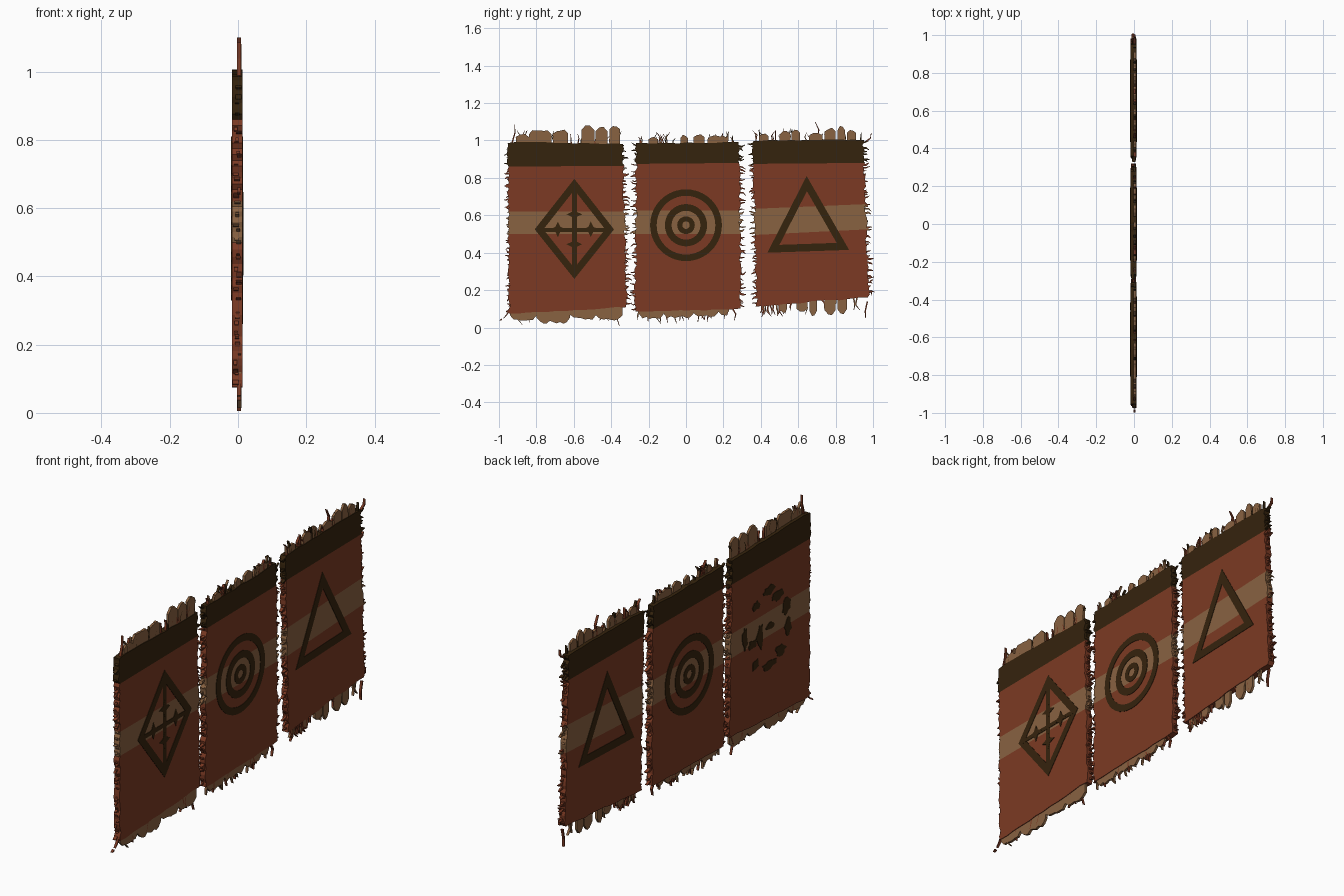
import bpy, bmesh, math, random

if "Cube" in bpy.data.objects:
    bpy.data.objects.remove(bpy.data.objects["Cube"])

random.seed(7)
XB, XF = -0.018, 0.013          # back and front faces of the cloth


def material(name, rgb):
    m = bpy.data.materials.new(name)
    m.diffuse_color = (*rgb, 1)
    m.use_nodes = True
    m.node_tree.nodes["Principled BSDF"].inputs["Base Color"].default_value = m.diffuse_color
    return m


MATS = [material("rust cloth", (0.200, 0.042, 0.017)),
        material("tan cloth", (0.250, 0.122, 0.053)),
        material("dark brown paint", (0.036, 0.017, 0.004))]
RUST, TAN, DARK = 0, 1, 2


def finish(bm, name):
    bmesh.ops.recalc_face_normals(bm, faces=bm.faces)
    me = bpy.data.meshes.new(name)
    bm.to_mesh(me)
    bm.free()
    for m in MATS:
        me.materials.append(m)
    ob = bpy.data.objects.new(name, me)
    bpy.context.collection.objects.link(ob)


def prism(bm, pts, x0, x1, mat):
    """Closed slab from a (y, z) outline."""
    a = [bm.verts.new((x0, *p)) for p in pts]
    b = [bm.verts.new((x1, *p)) for p in pts]
    n = len(pts)
    fs = [bm.faces.new(a), bm.faces.new(b[::-1])]
    fs += [bm.faces.new((a[i], b[i], b[(i + 1) % n], a[(i + 1) % n])) for i in range(n)]
    for f in fs:
        f.material_index = mat


def frame(bm, outer, inner, x0, x1):
    """Closed painted line between two matching loops."""
    n = len(outer)
    for i in range(n):
        j = (i + 1) % n
        prism(bm, [outer[i], outer[j], inner[j], inner[i]], x0, x1, DARK)


def thread(bm, y, z, dy, dz, w, mat, x=0.0, d=0.006):
    """Bent, tapering loose thread."""
    l = math.hypot(dy, dz)
    ny, nz = -dz / l * w / 2, dy / l * w / 2
    k = random.uniform(-0.25, 0.25)
    my, mz = y + dy * .6 - dz * k, z + dz * .6 + dy * k
    prism(bm, [(y + ny, z + nz), (my + ny * .8, mz + nz * .8),
               (y + dy + ny * .3, z + dz + nz * .3), (y + dy - ny * .3, z + dz - nz * .3),
               (my - ny * .8, mz - nz * .8), (y - ny, z - nz)], x - d, x + d, mat)


def tab(bm, y0, y1, zbase, ztip):
    """Unravelled tan flap with an uneven tip."""
    n = max(3, int((y1 - y0) / 0.018))
    tip = []
    for i in range(n + 1):
        sag = 0.25 if i in (0, n) else random.uniform(0, 0.13)
        tip.append((y0 + (y1 - y0) * i / n, ztip + (zbase - ztip) * sag))
    prism(bm, [(y0, zbase)] + tip + [(y1, zbase)], -0.002, 0.010, TAN)


# edges as (at bottom, at top); heights as (at left, at right)
PANELS = {
    "left": dict(l=(-.945, -.955), r=(-.318, -.338), bot=(.075, .11), top=(.99, .985),
                 band=(.86, .865), stripe=((.50, .50), (.62, .62)),
                 tabs=[(-.91, -.84, 1.035), (-.84, -.72, 1.055), (-.71, -.63, 1.06),
                       (-.56, -.49, 1.085), (-.485, -.42, 1.075), (-.41, -.352, 1.09)],
                 under=[(-.94, -.80, .035), (-.80, -.62, .02), (-.62, -.48, .04), (-.48, -.34, .035)]),
    "middle": dict(l=(-.272, -.265), r=(.292, .285), bot=(.085, .10), top=(.985, .99),
                   band=(.875, .88), stripe=((.50, .50), (.625, .625)),
                   tabs=[(-.20, -.15, 1.02), (-.03, .01, 1.03), (.04, .10, 1.035), (.12, .22, 1.03)],
                   under=[(-.25, -.12, .045), (-.12, .04, .05), (.04, .17, .055), (.17, .23, .065)]),
    "right": dict(l=(.378, .355), r=(.978, .945), bot=(.115, .16), top=(1.0, 1.005),
                  band=(.875, .88), stripe=((.495, .525), (.635, .66)),
                  tabs=[(.39, .44, 1.04), (.50, .56, 1.05), (.565, .61, 1.06), (.66, .73, 1.045),
                        (.74, .80, 1.07), (.81, .85, 1.08), (.86, .91, 1.06)],
                  under=[(.50, .54, .07), (.59, .65, .075), (.66, .70, .06), (.74, .80, .065), (.81, .86, .07)]),
}


def lerp(p, t):
    return p[0] + (p[1] - p[0]) * t


for name, p in PANELS.items():
    # cloth: grid rows aligned to the colour bands
    cuts = [p["bot"], p["stripe"][0], p["stripe"][1], p["band"], p["top"]]
    rows = []
    for k, n in enumerate((20, 8, 14, 8)):
        rows += [(k, i / n) for i in range(n)]
    rows.append((3, 1.0))
    N = 12
    bm = bmesh.new()
    grid = []
    for r, (k, t) in enumerate(rows):
        v = r / (len(rows) - 1)
        y0 = lerp(p["l"], v) + random.uniform(-.007, .007)
        y1 = lerp(p["r"], v) + random.uniform(-.007, .007)
        line = []
        for c in range(N + 1):
            u = c / N
            z = lerp(cuts[k], u) * (1 - t) + lerp(cuts[k + 1], u) * t
            if r in (0, len(rows) - 1):
                z += random.uniform(-.004, .004)
            line.append([bm.verts.new((x, y0 + (y1 - y0) * u, z)) for x in (XF, XB)])
        grid.append(line)
    COL = (RUST, TAN, RUST, DARK)

    def quad(a, b, c, d, r):
        bm.faces.new((a, b, c, d)).material_index = COL[rows[r][0]]

    R = len(rows) - 1
    for r in range(R):
        for c in range(N):
            for s in (0, 1):
                quad(grid[r][c][s], grid[r][c + 1][s], grid[r + 1][c + 1][s], grid[r + 1][c][s], r)
        for c in (0, N):
            quad(grid[r][c][0], grid[r + 1][c][0], grid[r + 1][c][1], grid[r][c][1], r)
    for c in range(N):
        for r in (0, R):
            quad(grid[r][c][0], grid[r][c + 1][0], grid[r][c + 1][1], grid[r][c][1], min(r, R - 1))
    finish(bm, name + "_panel_cloth")

    # top and bottom fringe: flaps and loose threads
    bm = bmesh.new()
    for y0, y1, z in p["tabs"]:
        tab(bm, y0, y1, p["top"][0] - .02, z)
    for y0, y1, z in p["under"]:
        tab(bm, y0, y1, .15 if name != "right" else .18, z)
    w0, w1 = p["l"][1], p["r"][1]
    for i in range(30):
        y = random.uniform(w0 + .01, w1 - .01)
        thread(bm, y, p["top"][0] - .015, random.uniform(-.015, .015), random.uniform(.04, .08),
               .007, random.choice((TAN, DARK, RUST)), .004)
    for i in range(24 if name != "left" else 8):
        u = random.uniform(.02, .98)
        thread(bm, lerp((p["l"][0], p["r"][0]), u), lerp(p["bot"], u) + .015,
               random.uniform(-.02, .02), -random.uniform(.05, .085), .009, random.choice((TAN, RUST)), .004)
    finish(bm, name + "_panel_end_fringe")

    # side fringe: short threads coloured like the band they leave
    bm = bmesh.new()
    for side, u in (("l", 0), ("r", 1)):
        sgn = 2 * u - 1
        for i in range(44):
            z0, z1 = lerp(p["bot"], u) + .01, lerp(p["top"], u) - .01
            v = (i + random.random()) / 44
            z = z0 + (z1 - z0) * v
            if z > lerp(p["band"], u):
                mat = DARK
            else:
                mat = TAN if lerp(p["stripe"][0], u) < z < lerp(p["stripe"][1], u) else RUST
            length = random.uniform(.018, .045)
            if name == "left" and u == 0:
                length *= .75
            thread(bm, lerp(p[side], v) - sgn * .012, z, sgn * length, random.uniform(-.018, .018),
                   random.uniform(.007, .014), mat, random.uniform(-.008, .005), random.uniform(.004, .009))
    finish(bm, name + "_panel_side_fringe")

# stray threads at the outer corners
bm = bmesh.new()
for y, z, dy, dz in ((-.94, .10, -.035, -.05), (-.985, .045, -.013, -.008), (.965, .2, .03, -.03),
                     (.955, .99, .035, .05), (.985, .245, .015, .01), (-.935, .97, .02, .115),
                     (.70, .99, -.01, .11), (-.345, .12, -.01, -.115), (.97, .14, -.01, -.09)):
    thread(bm, y, z, dy, dz, .008, RUST, .003)
finish(bm, "stray_threads")

# painted emblems
FRONT, BACK = (XF - .002, XF + .002), (XB - .002, XB + .002)


def circle(cy, cz, r, n=40):
    return [(cy + r * math.cos(2 * math.pi * i / n), cz + r * math.sin(2 * math.pi * i / n)) for i in range(n)]


def scaled(pts, cy, cz, s):
    return [(cy + (y - cy) * s, cz + (z - cz) * s) for y, z in pts]


def star(cy, cz, r):
    return [(cy + (r if i % 2 == 0 else r * .45) * math.cos(i * math.pi / 4),
             cz + (r if i % 2 == 0 else r * .45) * math.sin(i * math.pi / 4)) for i in range(8)]


bm = bmesh.new()
for x in (FRONT, BACK):
    for ro, ri in ((.192, .157), (.113, .077), (.047, .020)):
        frame(bm, circle(0, .547, ro), circle(0, .547, ri), *x)
finish(bm, "ring_emblem")

bm = bmesh.new()
tri = [(.435, .40), (.872, .415), (.645, .81)]
for x in (FRONT, BACK):
    frame(bm, tri, scaled(tri, .65, .54, .70), *x)
finish(bm, "triangle_emblem")

bm = bmesh.new()
cy, cz = -.597, .525
dia = [(cy - .212, cz), (cy, cz - .265), (cy + .212, cz), (cy, cz + .27)]
frame(bm, dia, scaled(dia, cy, cz, .78), *FRONT)
prism(bm, [(cy - .013, cz - .22), (cy + .013, cz - .22), (cy + .013, cz + .22), (cy - .013, cz + .22)], *FRONT, DARK)
prism(bm, [(cy - .18, cz - .013), (cy + .18, cz - .013), (cy + .18, cz + .008), (cy - .18, cz + .008)],
      FRONT[0], FRONT[1] + .0003, DARK)
for dy, dz in ((-.088, 0), (.088, 0), (0, .08), (0, -.08)):
    prism(bm, star(cy + dy, cz + dz, .042), FRONT[0], FRONT[1] + .0006, DARK)
finish(bm, "diamond_emblem")

# worn, patchy diamond showing through on the back
bm = bmesh.new()
for dy, dz, ry, rz in ((-.03, .20, .05, .025), (-.10, .15, .06, .028), (-.165, .07, .04, .05),
                       (-.18, -.03, .03, .05), (-.12, -.13, .05, .03), (-.03, -.17, .06, .025),
                       (.04, 0, .03, .07), (.10, -.02, .04, .025), (.16, .03, .022, .07),
                       (-.04, .02, .04, .02), (.07, .16, .03, .025), (.08, -.13, .03, .03)):
    blob = [(cy + dy + ry * k * math.cos(a), cz + dz + rz * k * math.sin(a))
            for a, k in ((i * math.pi / 7, random.uniform(.6, 1.1)) for i in range(14))]
    prism(bm, blob, BACK[0] - .0001 * len(bm.verts) / 28, BACK[1], DARK)
finish(bm, "worn_back_emblem")
